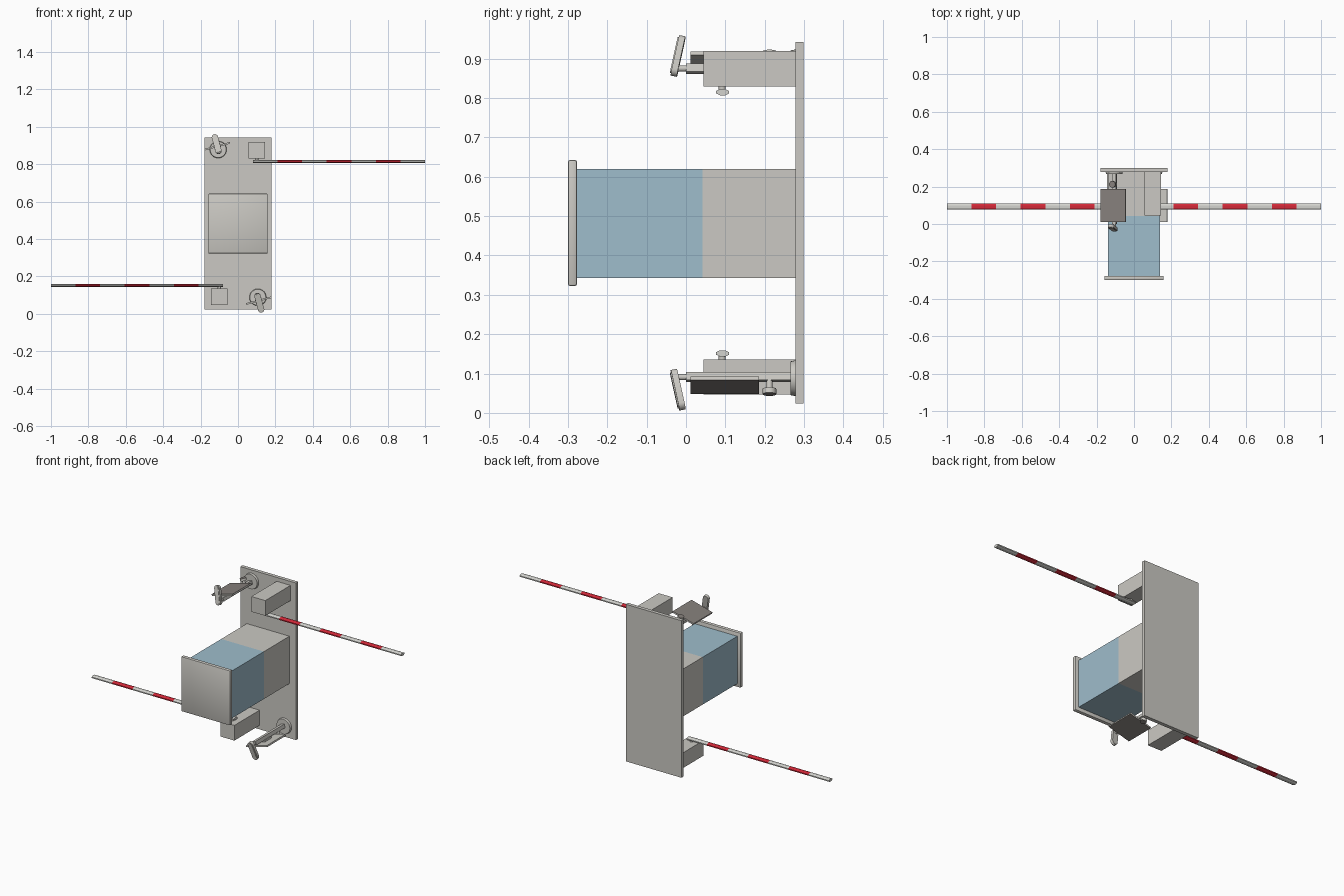
import bpy, bmesh, math
from mathutils import Matrix, Vector

if "Cube" in bpy.data.objects:
    bpy.data.objects.remove(bpy.data.objects["Cube"])


def mat(name, r, g, b):
    lin = [((c / 255 + 0.055) / 1.055) ** 2.4 for c in (r, g, b)]
    m = bpy.data.materials.new(name)
    m.diffuse_color = (*lin, 1)
    m.use_nodes = True
    m.node_tree.nodes["Principled BSDF"].inputs["Base Color"].default_value = m.diffuse_color
    return m


GREY = mat("light grey", 203, 201, 195)
BLUE = mat("pale blue", 159, 189, 204)
RED = mat("red", 212, 40, 56)
WHITE = mat("off white", 212, 212, 207)
DARK = mat("dark panel", 134, 128, 124)

T = Matrix.Translation
R = Matrix.Rotation


def finish(name, bm, mats, M=Matrix(), bevel=0, segs=2, smooth=False, rule=None):
    """Turn a bmesh into an object; rule(face) picks the material slot."""
    if bevel:
        bmesh.ops.bevel(bm, geom=bm.edges[:], offset=bevel, segments=segs,
                        affect='EDGES', profile=0.5)
    bmesh.ops.recalc_face_normals(bm, faces=bm.faces[:])
    for f in bm.faces:
        f.material_index = rule(f) if rule else 0
        f.smooth = False
    bm.transform(M)
    me = bpy.data.meshes.new(name)
    bm.to_mesh(me)
    bm.free()
    for m in mats:
        me.materials.append(m)
    ob = bpy.data.objects.new(name, me)
    bpy.context.collection.objects.link(ob)
    if smooth:
        bpy.ops.object.select_all(action='DESELECT')
        ob.select_set(True)
        bpy.context.view_layer.objects.active = ob
        bpy.ops.object.shade_smooth_by_angle(angle=math.radians(35))
    return ob


def box_bm(x0, x1, y0, y1, z0, z1):
    bm = bmesh.new()
    c = Vector((x0 + x1, y0 + y1, z0 + z1)) / 2
    bmesh.ops.create_cube(bm, size=1, matrix=T(c) @ Matrix.Diagonal(
        (x1 - x0, y1 - y0, z1 - z0, 1)))
    return bm


def cyl_bm(a, b, r, n=16, r2=None):
    """Cylinder or cone from point a to point b."""
    a, b = Vector(a), Vector(b)
    bm = bmesh.new()
    q = (b - a).to_track_quat('Z', 'Y').to_matrix().to_4x4()
    bmesh.ops.create_cone(bm, cap_ends=True, segments=n, radius1=r,
                          radius2=r if r2 is None else r2, depth=(b - a).length,
                          matrix=T((a + b) / 2) @ q)
    return bm


# wall plate
finish("back_plate", box_bm(-0.18, 0.18, 0.278, 0.299, 0.024, 0.942), [GREY])

# main housing: coloured front half, plain rear half
bm = box_bm(-0.138, 0.138, -0.28, 0.28, 0.343, 0.62)
bmesh.ops.bisect_plane(bm, geom=bm.verts[:] + bm.edges[:] + bm.faces[:],
                       plane_co=(0, 0.042, 0), plane_no=(0, 1, 0))
finish("housing", bm, [GREY, BLUE],
       rule=lambda f: int(f.calc_center_median().y < 0.042))

# front cover with rounded rim
finish("front_cover", box_bm(-0.159, 0.159, -0.3, -0.277, 0.322, 0.643),
       [GREY], bevel=0.006, smooth=True)


def barrier(tag, M):
    finish(tag + "_barrier_box", box_bm(0.055, 0.145, 0.045, 0.28, 0.83, 0.919), [GREY], M)
    finish(tag + "_barrier_pivot", cyl_bm((0.1, 0.092, 0.815), (0.1, 0.092, 0.832), 0.009),
           [GREY], M, smooth=True)
    # striped boom with a flattened eight-sided section
    bm = bmesh.new()
    rings = []
    for i in range(8):
        x = 0.08 + i * 0.92 / 7
        rings.append([bm.verts.new((x, 0.093 + 0.0175 * math.cos(a), 0.815 + 0.0085 * math.sin(a)))
                      for a in [(k + 0.5) * math.pi / 4 for k in range(8)]])
    for p, q in zip(rings, rings[1:]):
        for k in range(8):
            bm.faces.new((p[k], p[k - 1], q[k - 1], q[k]))
    bm.faces.new(rings[0])
    bm.faces.new(rings[-1])
    finish(tag + "_boom", bm, [WHITE, RED], M,
           rule=lambda f: int((f.calc_center_median().x - 0.08) / 0.92 * 7) % 2
           if abs(f.normal.x) < 0.5 else 0)


def solar_mast(tag, M):
    # local frame: mast axis along y, rolled about the wall mount
    L = M @ T((-0.106, 0, 0.878)) @ R(math.radians(-15), 4, 'Y')
    finish(tag + "_mount_disc", cyl_bm((0, 0.28, 0), (0, 0.266, 0), 0.046, 28, 0.043),
           [GREY], L, smooth=True)
    finish(tag + "_mast", box_bm(-0.011, 0.011, 0, 0.27, -0.014, 0.007), [GREY], L)
    # panel with dark face
    finish(tag + "_solar_panel", box_bm(-0.07, 0.07, 0.012, 0.186, 0.014, 0.023),
           [GREY, DARK], L, rule=lambda f: int(f.normal.z > 0.9))
    finish(tag + "_panel_bracket", box_bm(-0.018, 0.018, 0.07, 0.13, 0.005, 0.015), [GREY], L)
    # small sensor on a stem
    finish(tag + "_sensor_stem", cyl_bm((0, 0.212, 0), (0, 0.212, 0.032), 0.008),
           [GREY], L, smooth=True)
    finish(tag + "_sensor_head", cyl_bm((0, 0.212, 0.028), (0, 0.212, 0.042), 0.0175, 20),
           [GREY, DARK], L, smooth=True, rule=lambda f: int(f.normal.z > 0.9))
    # tilted lamp bar with rounded ends, joined to the mast tip
    finish(tag + "_lamp_joint", cyl_bm((0, 0.012, -0.003), (0, -0.026, -0.003), 0.008),
           [GREY], L, smooth=True)
    P = L @ T((0, -0.02, 0.03)) @ R(math.radians(-12), 4, 'X')
    for part, w, h, y0, y1 in (("lamp_bar", 0.017, 0.054, -0.008, 0.008),
                               ("lamp_lens", 0.012, 0.048, -0.011, -0.007)):
        bm = bmesh.new()
        vs = []
        for k in range(24):
            a = (k + 0.5) * math.tau / 24
            s = math.copysign(h - w, math.sin(a))
            vs.append(bm.verts.new((w * math.cos(a), y0, s + w * math.sin(a))))
        f = bm.faces.new(vs)
        ext = bmesh.ops.extrude_face_region(bm, geom=[f])
        bmesh.ops.translate(bm, vec=(0, y1 - y0, 0),
                            verts=[g for g in ext["geom"] if isinstance(g, bmesh.types.BMVert)])
        # the extruded source face stays as the front cap
        if not f.is_valid or len(bm.faces) < 26:
            bm.faces.new(vs)
        finish(tag + "_" + part, bm, [GREY], P, smooth=True)


# upper set, and the same set turned half round for the lower one
for tag, M in (("upper", Matrix()), ("lower", T((0, 0, 0.966)) @ R(math.pi, 4, 'Y'))):
    barrier(tag, M)
    solar_mast(tag, M)
